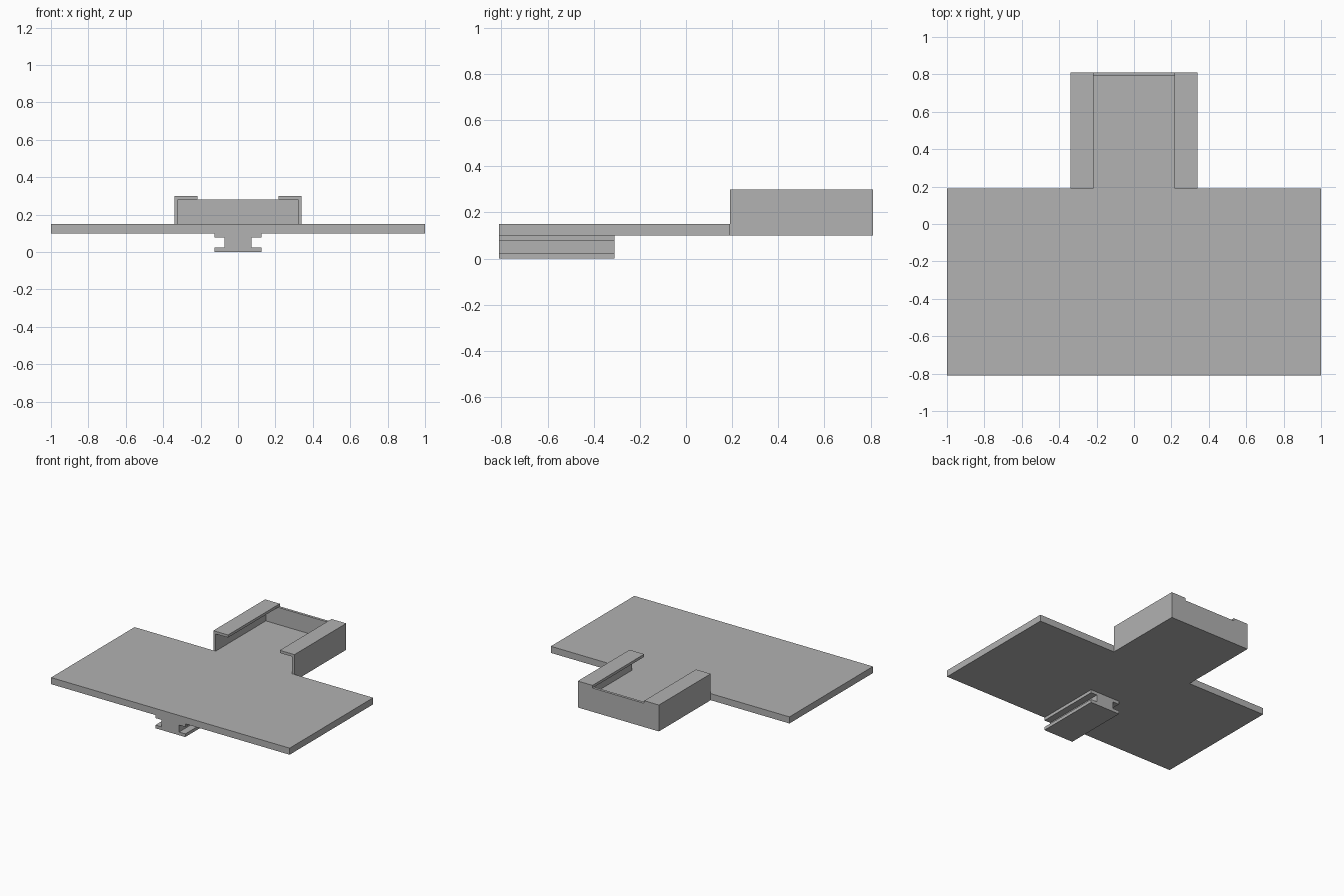
import bpy
import bmesh
from mathutils import Vector

cube = bpy.data.objects.get("Cube")
if cube:
    bpy.data.objects.remove(cube, do_unlink=True)

grey = bpy.data.materials.new("plain_grey")
grey.use_nodes = True
colour = (0.445, 0.445, 0.445, 1)
grey.diffuse_color = colour
grey.node_tree.nodes["Principled BSDF"].inputs["Base Color"].default_value = colour


def extrude_profile(name, points, direction):
    """Sweep a closed outline along a straight direction into a solid."""
    bm = bmesh.new()
    face = bm.faces.new([bm.verts.new(p) for p in points])
    swept = bmesh.ops.extrude_face_region(bm, geom=[face], use_keep_orig=True)
    moved = [v for v in swept["geom"] if isinstance(v, bmesh.types.BMVert)]
    bmesh.ops.translate(bm, verts=moved, vec=Vector(direction))
    bmesh.ops.recalc_face_normals(bm, faces=bm.faces[:])
    mesh = bpy.data.meshes.new(name)
    bm.to_mesh(mesh)
    bm.free()
    mesh.materials.append(grey)
    obj = bpy.data.objects.new(name, mesh)
    bpy.context.collection.objects.link(obj)
    return obj


def mirrored(half):
    """Complete a right-hand outline with its reflection across x = 0."""
    return half + [(-x, y) for x, y in reversed(half)]


FRONT, STEP, BACK = -0.81, 0.19, 0.81
BASE, DECK, LIP, TOP = 0.10, 0.15, 0.28, 0.30
OUTER, INNER, LIP_EDGE = 0.34, 0.32, 0.217

# T-shaped deck: wide plate with a narrow tray floor behind it
outline = mirrored([(1, FRONT), (1, STEP), (OUTER, STEP), (OUTER, BACK)])
extrude_profile("deck", [(x, y, BASE) for x, y in outline], (0, 0, DECK - BASE))

# Tray side walls with inward lips
wall = [(OUTER, DECK), (OUTER, TOP), (LIP_EDGE, TOP),
        (LIP_EDGE, LIP), (INNER, LIP), (INNER, DECK)]
for side, sign in (("left", 1), ("right", -1)):
    extrude_profile(side + "_tray_wall",
                    [(sign * x, STEP, z) for x, z in wall],
                    (0, BACK - STEP, 0))

# Tray back wall, reaching up to the underside of the lips
back = mirrored([(INNER, DECK), (INNER, LIP)])
extrude_profile("tray_back_wall", [(x, BACK - 0.02, z) for x, z in back],
                (0, 0.02, 0))

# I-section mounting rail beneath the front edge
FLANGE, WEB = 0.125, 0.073
rail = mirrored([(FLANGE, 0), (FLANGE, 0.024), (WEB, 0.024),
                 (WEB, 0.077), (FLANGE, 0.077), (FLANGE, BASE)])
extrude_profile("mounting_rail", [(x, FRONT, z) for x, z in rail], (0, 0.5, 0))
